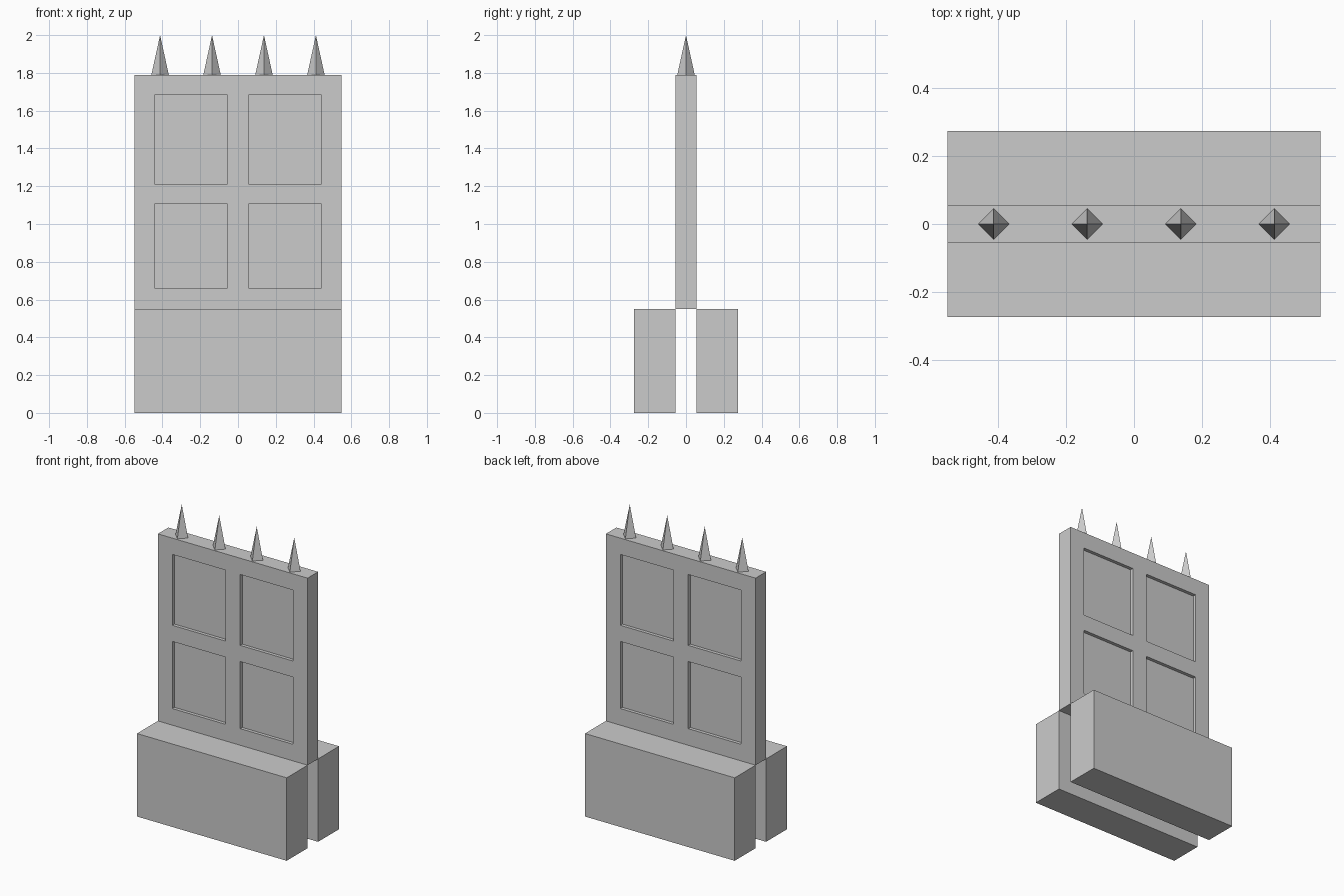
import bpy, bmesh, math
from mathutils import Vector, Matrix

default = bpy.data.objects.get("Cube")
if default:
    bpy.data.objects.remove(default, do_unlink=True)

# Single stone colour
stone = bpy.data.materials.new("grey stone")
stone.use_nodes = True
GREY = (0.6, 0.6, 0.6, 1)
stone.diffuse_color = GREY
stone.node_tree.nodes["Principled BSDF"].inputs["Base Color"].default_value = GREY

WIDTH, THICK = 1.098, 0.11         # slab width and thickness
BASE_TOP, SLAB_TOP, TIP = 0.55, 1.79, 2.0
DEPTH = 0.022                      # depth of the sunken panels


def finish(name, bm):
    bmesh.ops.recalc_face_normals(bm, faces=bm.faces)
    mesh = bpy.data.meshes.new(name)
    bm.to_mesh(mesh)
    bm.free()
    mesh.materials.append(stone)
    obj = bpy.data.objects.new(name, mesh)
    bpy.context.collection.objects.link(obj)
    return obj


def box_bm(lo, hi):
    lo, hi = Vector(lo), Vector(hi)
    bm = bmesh.new()
    bmesh.ops.create_cube(bm, size=1, matrix=Matrix.Translation((lo + hi) / 2)
                          @ Matrix.Diagonal((*(hi - lo), 1)))
    return bm


# Two base blocks with a gap between them
for name, side in (("front_base_block", -1), ("back_base_block", 1)):
    ys = sorted((side * THICK / 2, side * 0.274))
    finish(name, box_bm((-WIDTH / 2, ys[0], 0), (WIDTH / 2, ys[1], BASE_TOP)))

# Upright slab, cut along the panel borders
slab = box_bm((-WIDTH / 2, -THICK / 2, BASE_TOP), (WIDTH / 2, THICK / 2, SLAB_TOP))
columns = ((-0.443, -0.055), (0.055, 0.443))
rows = ((0.66, 1.105), (1.212, 1.682))
cuts = [((x, 0, 0), (1, 0, 0)) for c in columns for x in c]
cuts += [((0, 0, z), (0, 0, 1)) for r in rows for z in r]
for co, no in cuts:
    bmesh.ops.bisect_plane(slab, geom=slab.verts[:] + slab.edges[:] + slab.faces[:],
                           plane_co=co, plane_no=no)


# Push the four panels on each side inwards
def is_panel(face):
    c = face.calc_center_median()
    return (abs(face.normal.y) > 0.9 and any(a < c.x < b for a, b in columns)
            and any(a < c.z < b for a, b in rows))


slab.normal_update()
panels = [f for f in slab.faces if is_panel(f)]
for face in panels:
    inward = -face.normal.copy() * DEPTH
    new = bmesh.ops.extrude_discrete_faces(slab, faces=[face])["faces"][0]
    bmesh.ops.translate(slab, verts=new.verts[:], vec=inward)
finish("panelled_slab", slab)

# Four-sided spikes along the top, corners facing the axes
for i in range(4):
    bm = bmesh.new()
    bmesh.ops.create_cone(bm, cap_ends=True, segments=4, radius1=0.046, radius2=0,
                          depth=TIP - SLAB_TOP)
    corner = max(bm.verts, key=lambda v: v.co.xy.length).co
    bmesh.ops.rotate(bm, verts=bm.verts,
                     matrix=Matrix.Rotation(-math.atan2(corner.y, corner.x), 3, 'Z'))
    bmesh.ops.remove_doubles(bm, verts=bm.verts, dist=1e-5)
    bmesh.ops.translate(bm, verts=bm.verts,
                        vec=(-0.4125 + 0.275 * i, 0, (SLAB_TOP + TIP) / 2))
    finish(f"spike_{i + 1}", bm)
